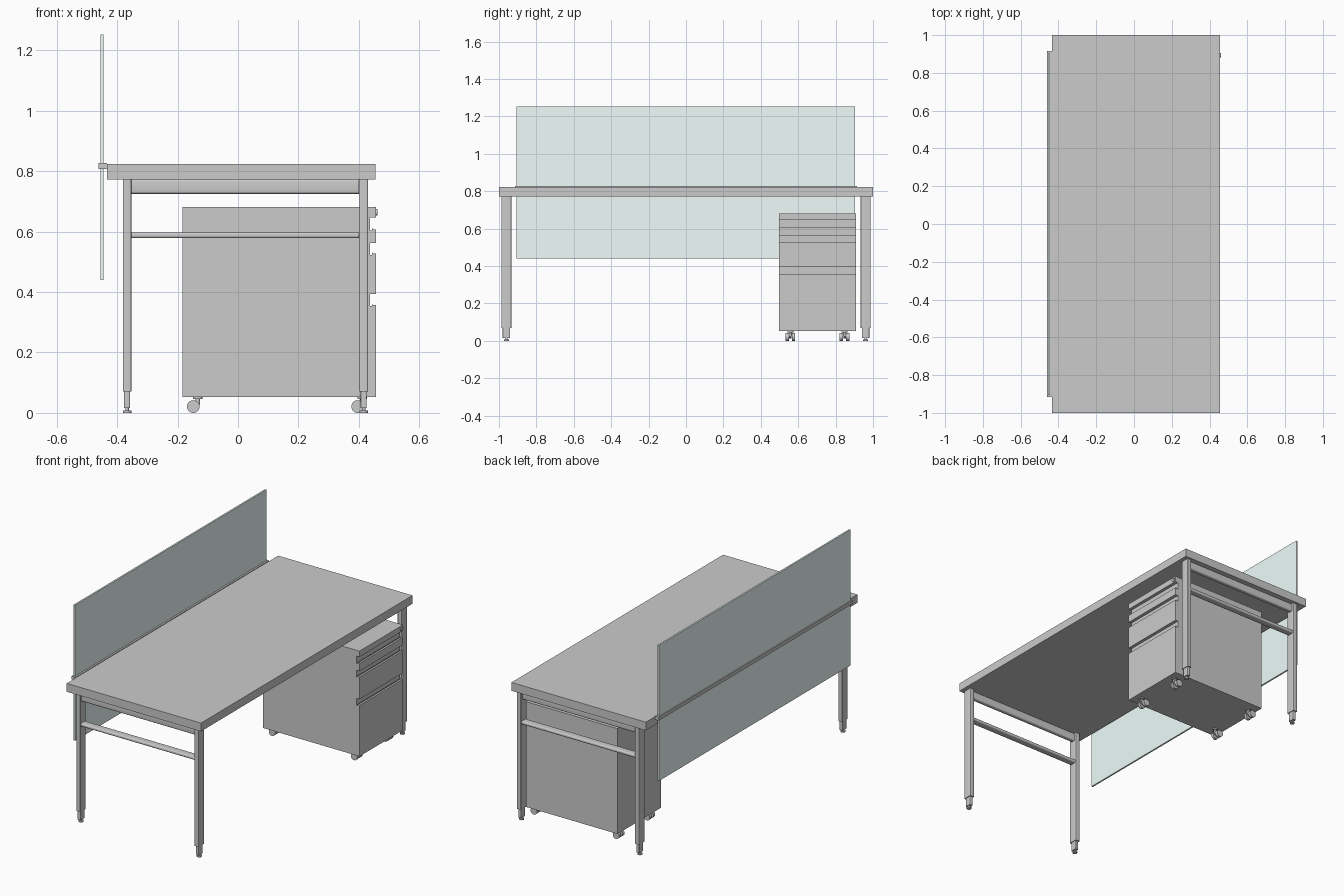
import bpy, bmesh, math
from mathutils import Vector

if "Cube" in bpy.data.objects:
    bpy.data.objects.remove(bpy.data.objects["Cube"])


def finish(name, bm, bevel=0.0, segs=3, smooth=False):
    bmesh.ops.recalc_face_normals(bm, faces=bm.faces[:])
    me = bpy.data.meshes.new(name)
    bm.to_mesh(me)
    bm.free()
    ob = bpy.data.objects.new(name, me)
    bpy.context.collection.objects.link(ob)
    if bevel:
        mod = ob.modifiers.new("bevel", 'BEVEL')
        mod.width, mod.segments = bevel, segs
    if smooth:
        bpy.ops.object.select_all(action='DESELECT')
        ob.select_set(True)
        bpy.context.view_layer.objects.active = ob
        bpy.ops.object.shade_smooth_by_angle(angle=math.radians(35))
    return ob


def box(name, x, y, z, bevel=0.0):
    """Box from (min, max) ranges on each axis."""
    bm = bmesh.new()
    bmesh.ops.create_cube(bm, size=1)
    for v in bm.verts:
        v.co = Vector([(r[0] + r[1]) / 2 + c * (r[1] - r[0])
                       for r, c in zip((x, y, z), v.co)])
    return finish(name, bm, bevel)


def extrude(name, pts, vec, smooth=False, bevel=0.0):
    """Closed outline swept along a vector."""
    bm = bmesh.new()
    face = bm.faces.new([bm.verts.new(p) for p in pts])
    ext = bmesh.ops.extrude_face_region(bm, geom=[face], use_keep_orig=True)
    verts = [g for g in ext['geom'] if isinstance(g, bmesh.types.BMVert)]
    bmesh.ops.translate(bm, verts=verts, vec=vec)
    return finish(name, bm, bevel, 2, smooth)


def ring(rx, ry, n=24):
    return [(rx * math.cos(2 * math.pi * i / n), ry * math.sin(2 * math.pi * i / n))
            for i in range(n)]


def round_rect(w, h, r, n=4):
    """Rounded rectangle outline centred on the origin."""
    pts = []
    for k, (sx, sy) in enumerate(((1, 1), (-1, 1), (-1, -1), (1, -1))):
        for i in range(n + 1):
            a = math.pi / 2 * (k + i / n)
            pts.append((sx * (w / 2 - r) + r * math.cos(a),
                        sy * (h / 2 - r) + r * math.sin(a)))
    return pts


def column(name, x, y, z0, z1, outline):
    return extrude(name, [(x + a, y + b, z0) for a, b in outline], (0, 0, z1 - z0), True)


# Desk top
box("desk_top", (-0.434, 0.455), (-1, 1), (0.773, 0.823))

# Legs with height-adjusting inserts and feet
LEG_X = {"rear": -0.367, "front": 0.416}
for end, s in (("left", -1), ("right", 1)):
    y = s * 0.96
    for row, x in LEG_X.items():
        tag = f"{row}_{end}"
        column(f"leg_{tag}", x, y, 0.07, 0.773, round_rect(0.028, 0.054, 0.004))
        column(f"leg_insert_{tag}", x, y, 0.016, 0.075, round_rect(0.020, 0.040, 0.004))
        column(f"foot_stem_{tag}", x, y, 0.005, 0.018, ring(0.006, 0.006, 12))
        column(f"foot_{tag}", x, y, 0, 0.008, ring(0.014, 0.014))
    # Cross rails between the legs
    span = (0.755, 0, 0)
    extrude(f"upper_rail_{end}",
            [(-0.354, y + a, 0.749 + b) for a, b in round_rect(0.028, 0.048, 0.008)], span, True)
    extrude(f"lower_rail_{end}",
            [(-0.354, y + a, 0.588 + b) for a, b in round_rect(0.044, 0.019, 0.007)], span, True)

# Privacy screen and its clamp rail
screen = box("privacy_screen", (-0.4545, -0.4445), (-0.905, 0.903), (0.44, 1.252))
mat = bpy.data.materials.new("frosted_glass")
mat.diffuse_color = (0.86, 0.98, 0.96, 1)
mat.use_nodes = True
mat.node_tree.nodes["Principled BSDF"].inputs["Base Color"].default_value = mat.diffuse_color
screen.data.materials.append(mat)
box("screen_clamp_rail", (-0.4615, -0.434), (-0.915, 0.915), (0.807, 0.827))

# Drawer pedestal: one side profile with finger grooves, swept across its width
Y0, Y1 = 0.497, 0.909
FRONT, BACK_OF_GROOVE, LIP = 0.456, 0.437, 0.443
profile = [(-0.183, 0.052), (-0.183, 0.682), (FRONT, 0.682)]
for top, bottom in ((0.647, 0.607), (0.562, 0.527), (0.394, 0.357)):
    profile += [(FRONT, top), (BACK_OF_GROOVE, top), (BACK_OF_GROOVE, bottom - 0.004),
                (LIP, bottom - 0.004), (LIP, bottom + 0.004),
                (LIP + 0.002, bottom + 0.004), (LIP + 0.002, bottom), (FRONT, bottom)]
profile += [(FRONT, 0.052)]
extrude("drawer_pedestal", [(x, Y0, z) for x, z in profile], (0, Y1 - Y0, 0))

# Lock on the top drawer
extrude("drawer_lock", [(FRONT - 0.004, 0.893 + a, 0.664 + b) for a, b in ring(0.011, 0.011)],
        (0.0095, 0, 0), True)

# Twin-wheel casters, wheels trailing behind the stem
for row, x in (("rear", -0.133), ("front", 0.411)):
    for side, y in (("left", 0.558), ("right", 0.848)):
        tag = f"{row}_{side}"
        wx = x - 0.015
        column(f"caster_plate_{tag}", x, y, 0.046, 0.052, ring(0.016, 0.016))
        column(f"caster_stem_{tag}", x, y, 0.028, 0.048, ring(0.008, 0.008, 16))
        extrude(f"caster_body_{tag}",
                [(wx - 0.004, y - 0.007, 0.012), (x + 0.004, y - 0.007, 0.024),
                 (x + 0.008, y - 0.007, 0.040), (wx, y - 0.007, 0.040)], (0, 0.014, 0))
        for i, dy in enumerate((-0.026, 0.008)):
            extrude(f"caster_wheel_{tag}_{i + 1}",
                    [(wx + a, y + dy, 0.021 + b) for a, b in ring(0.021, 0.021)],
                    (0, 0.018, 0), True)
